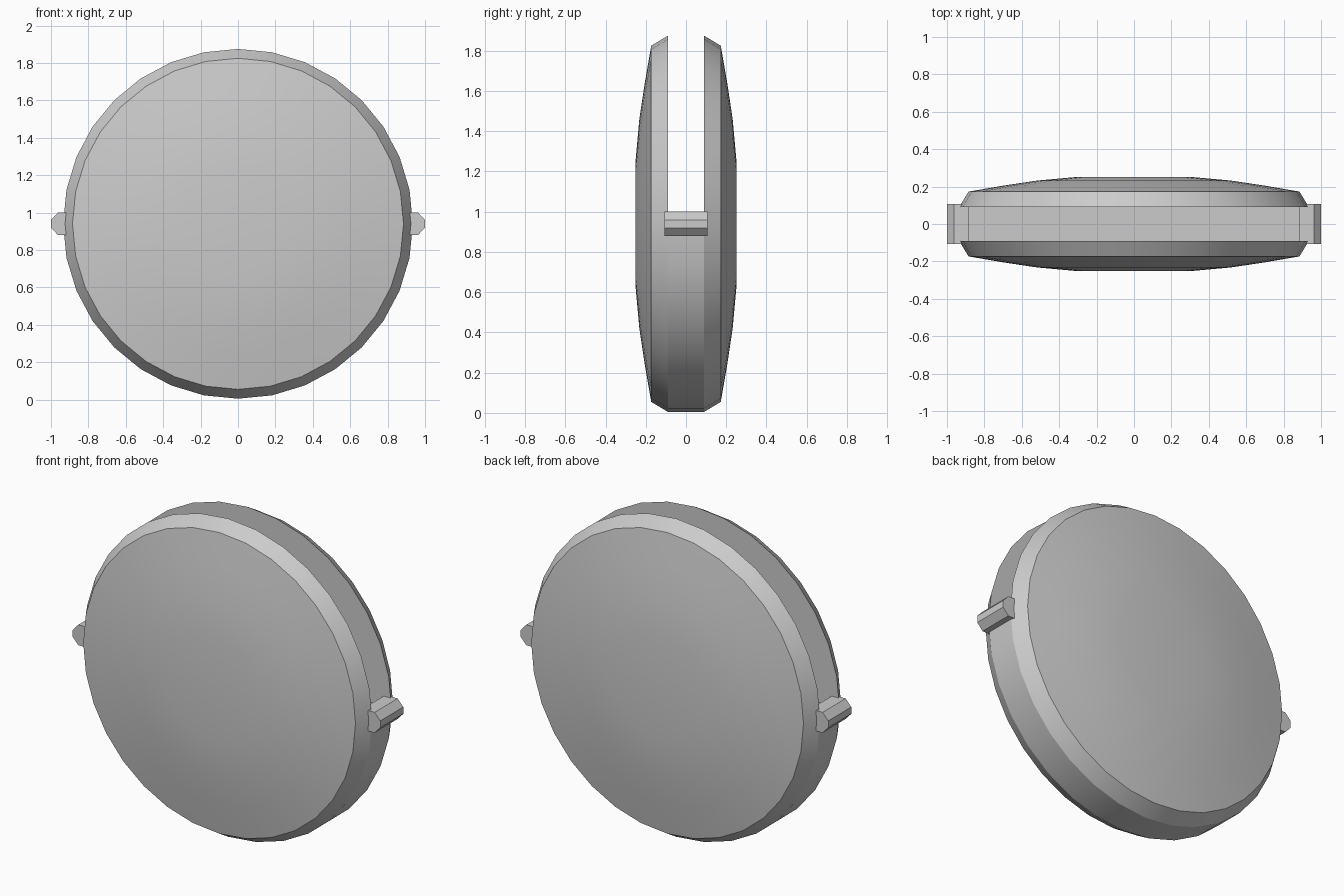
import bpy, bmesh, math

if "Cube" in bpy.data.objects:
    bpy.data.objects.remove(bpy.data.objects["Cube"])

CZ = 0.94      # height of the disc centre
R = 0.935      # outer radius
GAP = 0.09     # half width of the slot
SEG = 32


def finish(name, bm, smooth=True):
    bmesh.ops.remove_doubles(bm, verts=bm.verts, dist=1e-5)
    bmesh.ops.recalc_face_normals(bm, faces=bm.faces)
    mesh = bpy.data.meshes.new(name)
    bm.to_mesh(mesh)
    bm.free()
    obj = bpy.data.objects.new(name, mesh)
    bpy.context.collection.objects.link(obj)
    if smooth:
        bpy.ops.object.select_all(action='DESELECT')
        obj.select_set(True)
        bpy.context.view_layer.objects.active = obj
        bpy.ops.object.shade_smooth_by_angle(angle=math.radians(25))
    return obj


def lathe(name, profile, side):
    """Spin (radius, depth) points around the y axis; side is -1 or 1."""
    bm = bmesh.new()
    vs = [bm.verts.new((r, side * d, CZ)) for r, d in profile]
    es = [bm.edges.new(pair) for pair in zip(vs, vs[1:])]
    bmesh.ops.spin(bm, geom=vs + es, cent=(0, 0, CZ), axis=(0, 1, 0),
                   angle=math.tau, steps=SEG)
    return finish(name, bm)


def extrude_y(name, outline, half, smooth):
    """Prism from an (x, z) outline, symmetric about y = 0."""
    bm = bmesh.new()
    face = bm.faces.new([bm.verts.new((x, -half, z)) for x, z in outline])
    ext = bmesh.ops.extrude_face_region(bm, geom=[face], use_keep_orig=True)
    verts = [g for g in ext['geom'] if isinstance(g, bmesh.types.BMVert)]
    bmesh.ops.translate(bm, verts=verts, vec=(0, 2 * half, 0))
    return finish(name, bm, smooth)


# Domed front and back covers with chamfered rim and flat inner face
cover = [(0, GAP), (R, GAP), (0.885, 0.173), (0.70, 0.205), (0.52, 0.232),
         (0.30, 0.252), (0, 0.252)]
lathe("front_cover", cover, -1)
lathe("back_cover", cover, 1)

# Solid lower half joining the two covers
arc = [(R * math.cos(math.pi + math.pi * i / (SEG // 2)),
        CZ + R * math.sin(math.pi + math.pi * i / (SEG // 2)))
       for i in range(SEG // 2 + 1)]
extrude_y("lower_core", arc, GAP, True)

# Chamfered lugs on both sides
lug = [(0.885, 0.88), (0.963, 0.88), (1.0, 0.92), (1.0, 0.96), (0.963, 1.0), (0.885, 1.0)]
for label, s in (("left", -1), ("right", 1)):
    extrude_y(label + "_lug", [(s * x, z) for x, z in lug], 0.107, False)
